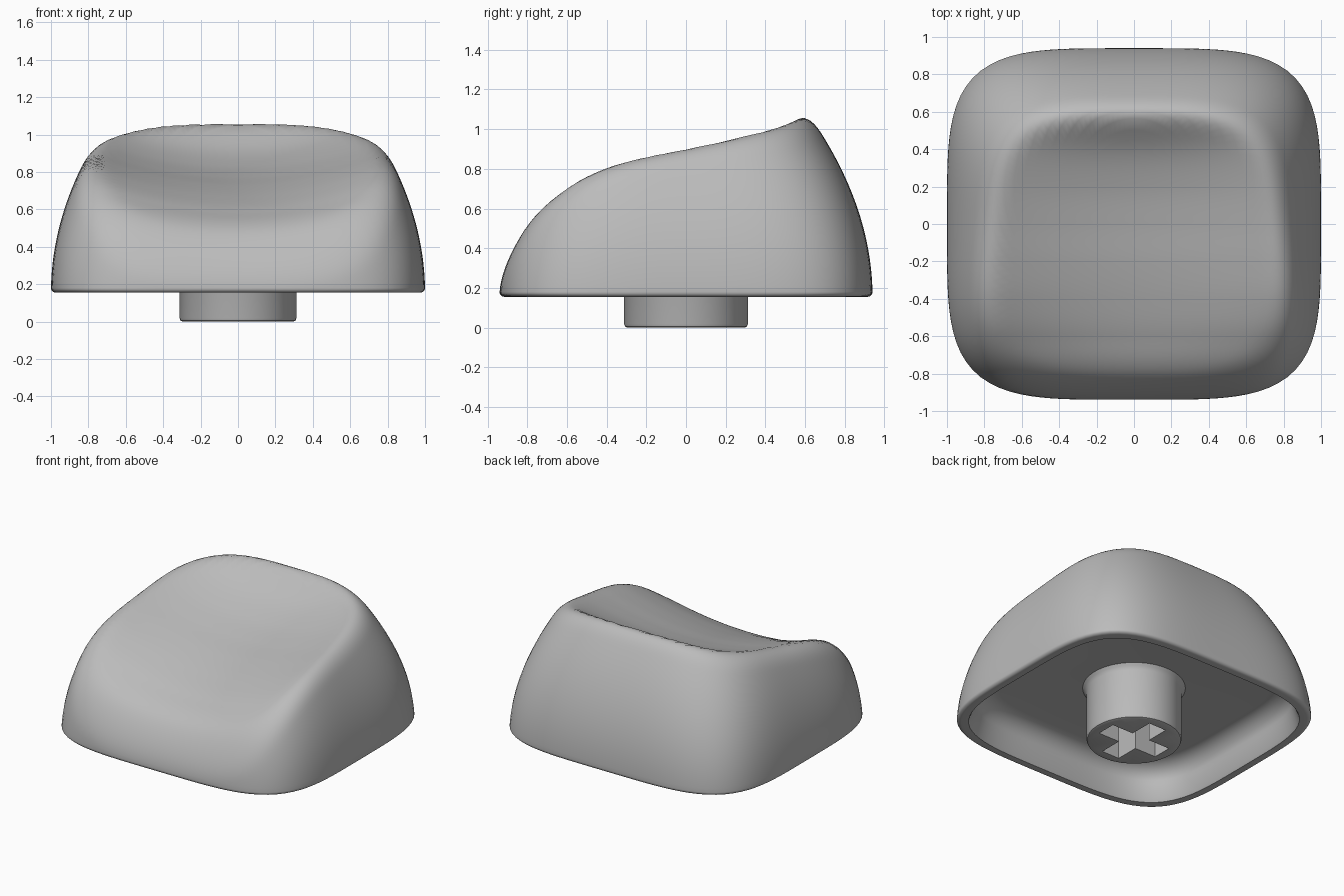
import bpy, bmesh, math

cube = bpy.data.objects.get("Cube")
if cube:
    bpy.data.objects.remove(cube, do_unlink=True)

grey = bpy.data.materials.new("mid_grey")
grey.use_nodes = True
grey.diffuse_color = (0.5, 0.5, 0.5, 1)
bsdf = next(n for n in grey.node_tree.nodes if n.type == 'BSDF_PRINCIPLED')
bsdf.inputs["Base Color"].default_value = grey.diffuse_color

BASE, ORIGIN = 0.155, 0.18      # skirt bottom, start of the side walls
SEG, ROWS = 128, 60

# Height of the top along y (from -1, every 0.2): middle of the dish and side rim
MIDDLE = [.23, .48, .59, .665, .725, .775, .835, .925, 1.075, 1.2]
RIM = [.25, .57, .73, .82, .875, .92, .97, 1.03, 1.09, 1.15]


def spline(vals, y):
    f = min(max((y + 1) / 0.2, 0), len(vals) - 1.001)
    i = int(f)
    t = f - i
    b, c = vals[i], vals[i + 1]
    a = vals[i - 1] if i else 2 * b - c
    d = vals[i + 2] if i + 2 < len(vals) else 2 * c - b
    return b + t / 2 * (c - a + t * (2*a - 5*b + 4*c - d + t * (3*(b - c) + d - a)))


def squircle(x, y, a, b, n=4.2):
    return (abs(x / a) ** n + abs(y / b) ** n) ** (1 / n)


def body(x, y, z):
    """Signed field: side walls blended into the dished top."""
    t = min(max(z - BASE, 0), 1.1)
    wall = squircle(x, y, 1 - 0.36 * t * t, 0.94 - 0.38 * t * t, 4.2 - t) - 1
    mid, rim = spline(MIDDLE, y), spline(RIM, y)
    top = (z - mid - (rim - mid) * (x / 0.78) ** 2) * 0.88
    k = 0.13
    h = max(k - abs(wall - top), 0) / k
    return max(wall, top) + h * h * k / 4


def surface_point(theta, phi):
    dx, dy, dz = (math.cos(theta) * math.cos(phi), math.sin(theta) * math.cos(phi), math.sin(phi))
    lo, hi = 0.0, 1.6
    for _ in range(24):
        m = (lo + hi) / 2
        if body(dx * m, dy * m, ORIGIN + dz * m) < 0:
            lo = m
        else:
            hi = m
    return dx * lo, dy * lo, ORIGIN + dz * lo


def flat_ring(a, b, z, n=4.2):
    pts = []
    for i in range(SEG):
        c, s = math.cos(math.tau * i / SEG), math.sin(math.tau * i / SEG)
        r = 1 / squircle(c, s, a, b, n)
        pts.append((c * r, s * r, z))
    return pts


def loft(bm, rings):
    loops = [[bm.verts.new(p) for p in ring] for ring in rings]
    for lower, upper in zip(loops, loops[1:]):
        for i in range(len(lower)):
            j = (i + 1) % len(lower)
            bm.faces.new((lower[i], lower[j], upper[j], upper[i]))
    return loops


def cap(bm, loop, z):
    centre = bm.verts.new((0, 0, z))
    for i in range(len(loop)):
        bm.faces.new((loop[i - 1], loop[i], centre))


def finish(bm, name, angle):
    bmesh.ops.recalc_face_normals(bm, faces=bm.faces)
    mesh = bpy.data.meshes.new(name)
    bm.to_mesh(mesh)
    bm.free()
    obj = bpy.data.objects.new(name, mesh)
    bpy.context.collection.objects.link(obj)
    mesh.materials.append(grey)
    bpy.ops.object.select_all(action='DESELECT')
    obj.select_set(True)
    bpy.context.view_layer.objects.active = obj
    bpy.ops.object.shade_smooth_by_angle(angle=math.radians(angle))
    return obj


# Cap shell: hollow underside, rounded skirt edge, walls and dished top
CEILING, FILLET = 0.40, 0.13
rings = []
for i in range(9):              # ceiling fillet
    q = math.pi / 2 * (1 - i / 8)
    inset = FILLET * (1 - math.cos(q)) + 0.02
    rings.append(flat_ring(0.92 - inset, 0.86 - inset, CEILING - FILLET * (1 - math.sin(q))))
rings.append(flat_ring(0.925, 0.865, BASE + 0.02))
rings.append(flat_ring(0.935, 0.875, BASE))
for i in range(5):              # outer skirt edge
    q = math.pi / 2 * i / 5
    off = 0.025 * (1 - math.sin(q))
    rings.append(flat_ring(1 - off, 0.94 - off, ORIGIN - 0.025 * math.cos(q)))
for j in range(ROWS):
    rings.append([surface_point(math.tau * i / SEG, math.pi / 2 * j / ROWS) for i in range(SEG)])

bm = bmesh.new()
loops = loft(bm, rings)
cap(bm, loops[0], CEILING)
cap(bm, loops[-1], surface_point(0, math.pi / 2)[2])
finish(bm, "cap_shell", 50)

# Round stem with a cross-shaped socket
bm = bmesh.new()
profile = [(0.345, 0.41), (0.325, 0.385), (0.312, 0.36), (0.312, 0.018), (0.307, 0.005), (0.295, 0)]
stem = loft(bm, [flat_ring(r, r, z, 2) for r, z in profile])
L, W = 0.24, 0.07               # arm length and half width
quarter = [(L, -W), (L, W), (W, W)]
cross = []
for k in range(4):
    c, s = round(math.cos(k * math.pi / 2)), round(math.sin(k * math.pi / 2))
    cross += [(x * c - y * s, x * s + y * c) for x, y in quarter]
socket = loft(bm, [[(x, y, z) for x, y in cross] for z in (0, 0.37)])
bm.faces.new(socket[1])
edges = [bm.edges.get((loop[i - 1], loop[i])) for loop in (stem[-1], socket[0]) for i in range(len(loop))]
bmesh.ops.triangle_fill(bm, edges=edges, use_beauty=True)
finish(bm, "stem", 35)
